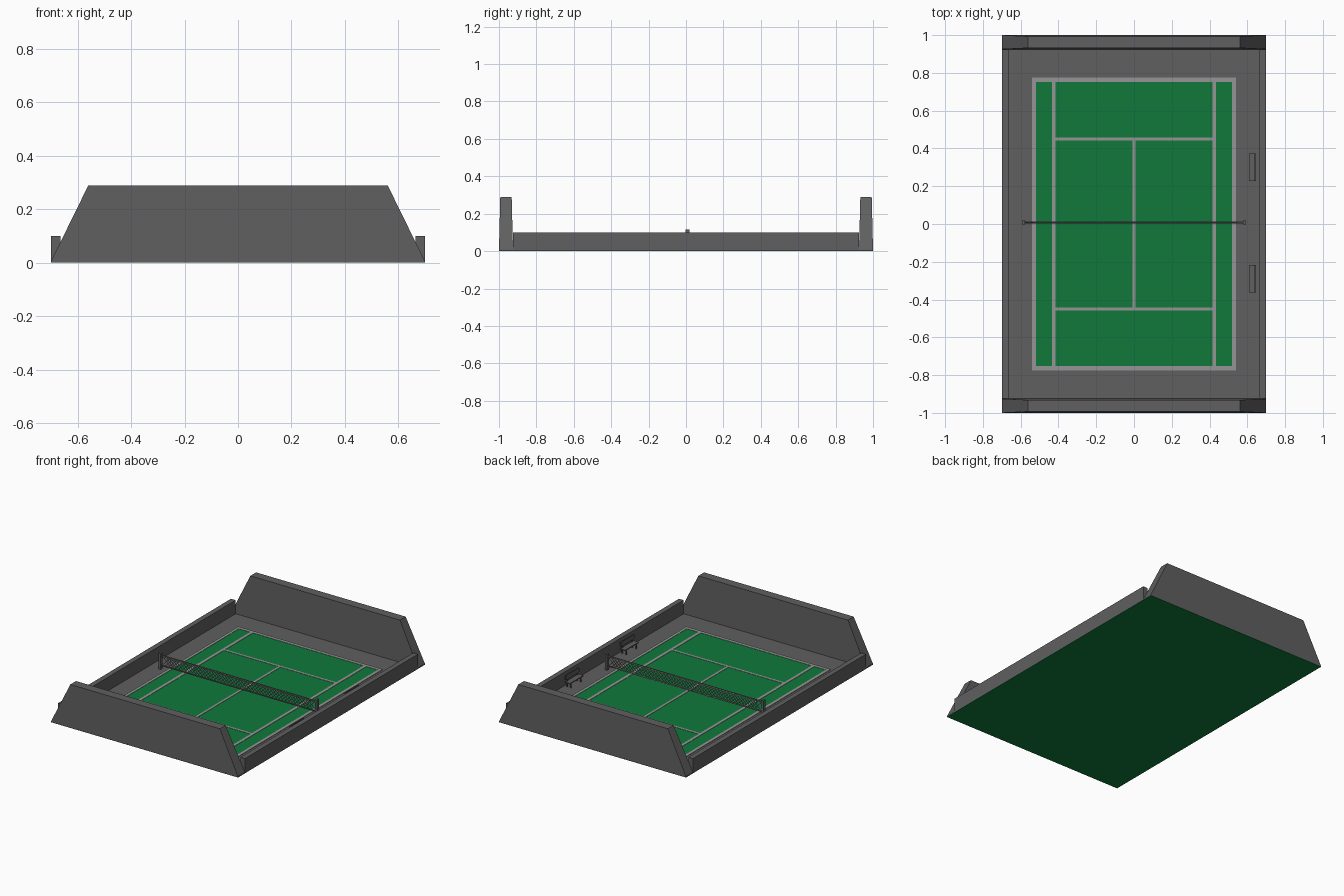
import bpy, bmesh, math
from mathutils import Matrix, Vector

if "Cube" in bpy.data.objects:
    bpy.data.objects.remove(bpy.data.objects["Cube"])


def material(name, rgb):
    m = bpy.data.materials.new(name)
    m.diffuse_color = (*rgb, 1)
    m.use_nodes = True
    m.node_tree.nodes["Principled BSDF"].inputs["Base Color"].default_value = m.diffuse_color
    return m


GREY = material("dark grey", (0.115, 0.115, 0.115))
GREEN = material("court green", (0.005, 0.19, 0.043))
LINE = material("line grey", (0.30, 0.30, 0.30))


def finish(name, bm, mat):
    bmesh.ops.recalc_face_normals(bm, faces=bm.faces)
    me = bpy.data.meshes.new(name)
    bm.to_mesh(me)
    bm.free()
    me.materials.append(mat)
    ob = bpy.data.objects.new(name, me)
    bpy.context.collection.objects.link(ob)
    return ob


def add_box(bm, x0, x1, y0, y1, z0, z1):
    size = Matrix.Diagonal((x1 - x0, y1 - y0, z1 - z0, 1))
    mid = Matrix.Translation(((x0 + x1) / 2, (y0 + y1) / 2, (z0 + z1) / 2))
    bmesh.ops.create_cube(bm, size=1, matrix=mid @ size)


def boxes(name, mat, *dims):
    bm = bmesh.new()
    for d in dims:
        add_box(bm, *d)
    return finish(name, bm, mat)


# Ground: green underside, grey surround, green court
boxes("green_underside", GREEN, (-0.7, 0.7, -1, 1, 0, 0.002))
boxes("grey_surround", GREY, (-0.7, 0.7, -1, 1, 0.002, 0.008))
boxes("green_court", GREEN, (-0.53, 0.53, -0.765, 0.765, 0.008, 0.010))

# Court lines
T = (0.008, 0.012)
lines = [(-0.008, 0.008, -0.45, 0.45, *T)]
for s in (-1, 1):
    def span(a, b):
        return min(s * a, s * b), max(s * a, s * b)
    lines += [
        (*span(0.52, 0.54), -0.775, 0.775, *T),      # doubles sideline
        (*span(0.415, 0.435), -0.755, 0.755, *T),    # singles sideline
        (-0.52, 0.52, *span(0.752, 0.775), *T),      # baseline
        (-0.42, 0.42, *span(0.442, 0.458), *T),      # service line
    ]
boxes("court_lines", LINE, *lines)

# Low side walls and tall tapered end walls
for s, side in ((-1, "left"), (1, "right")):
    x = sorted((s * 0.665, s * 0.7))
    boxes(side + "_side_wall", GREY, (*x, -0.925, 0.925, 0.005, 0.1))
for s, end in ((-1, "front"), (1, "back")):
    bm = bmesh.new()
    add_box(bm, -0.7, 0.7, 0.925, 1.0, 0.005, 0.29)
    for v in bm.verts:
        if v.co.z > 0.1:
            v.co.x *= 0.8
            v.co.y = 0.932 if v.co.y < 0.96 else 0.993
        v.co.y *= s
    finish(end + "_end_wall", bm, GREY)

# Net frame: two posts and two rails
boxes("net_frame", GREY,
      (-0.593, -0.578, -0.002, 0.018, 0.008, 0.115),
      (0.578, 0.593, -0.002, 0.018, 0.008, 0.115),
      (-0.58, 0.58, 0.003, 0.009, 0.094, 0.104),
      (-0.58, 0.58, 0.003, 0.009, 0.030, 0.037))

# Net mesh: crossed diagonal strands
bm = bmesh.new()
z0, z1, n = 0.03, 0.104, 48
step, h = 1.16 / n, z1 - z0
length = math.hypot(h, h)
for lean in (-1, 1):
    for i in range(n - 2):
        x = -0.58 + h / 2 + i * (1.16 - h) / (n - 3)
        m = (Matrix.Translation((x, 0.011 + lean * 0.001, (z0 + z1) / 2))
             @ Matrix.Rotation(lean * math.pi / 4, 4, 'Y')
             @ Matrix.Diagonal((0.004, 0.002, length, 1)))
        bmesh.ops.create_cube(bm, size=1, matrix=m)
finish("net_mesh", bm, LINE)

# Benches along the right wall
for y, name in ((-0.29, "front_bench"), (0.30, "back_bench")):
    a, b = y - 0.072, y + 0.072
    parts = [(0.608, 0.646, a, b, 0.040, 0.047),      # seat
             (0.639, 0.646, a, b, 0.062, 0.090)]      # backrest
    for c in (a + 0.015, b - 0.022):
        parts += [(0.611, 0.617, c, c + 0.007, 0.008, 0.041),
                  (0.640, 0.646, c, c + 0.007, 0.008, 0.065)]
    boxes(name, GREY, *parts)
